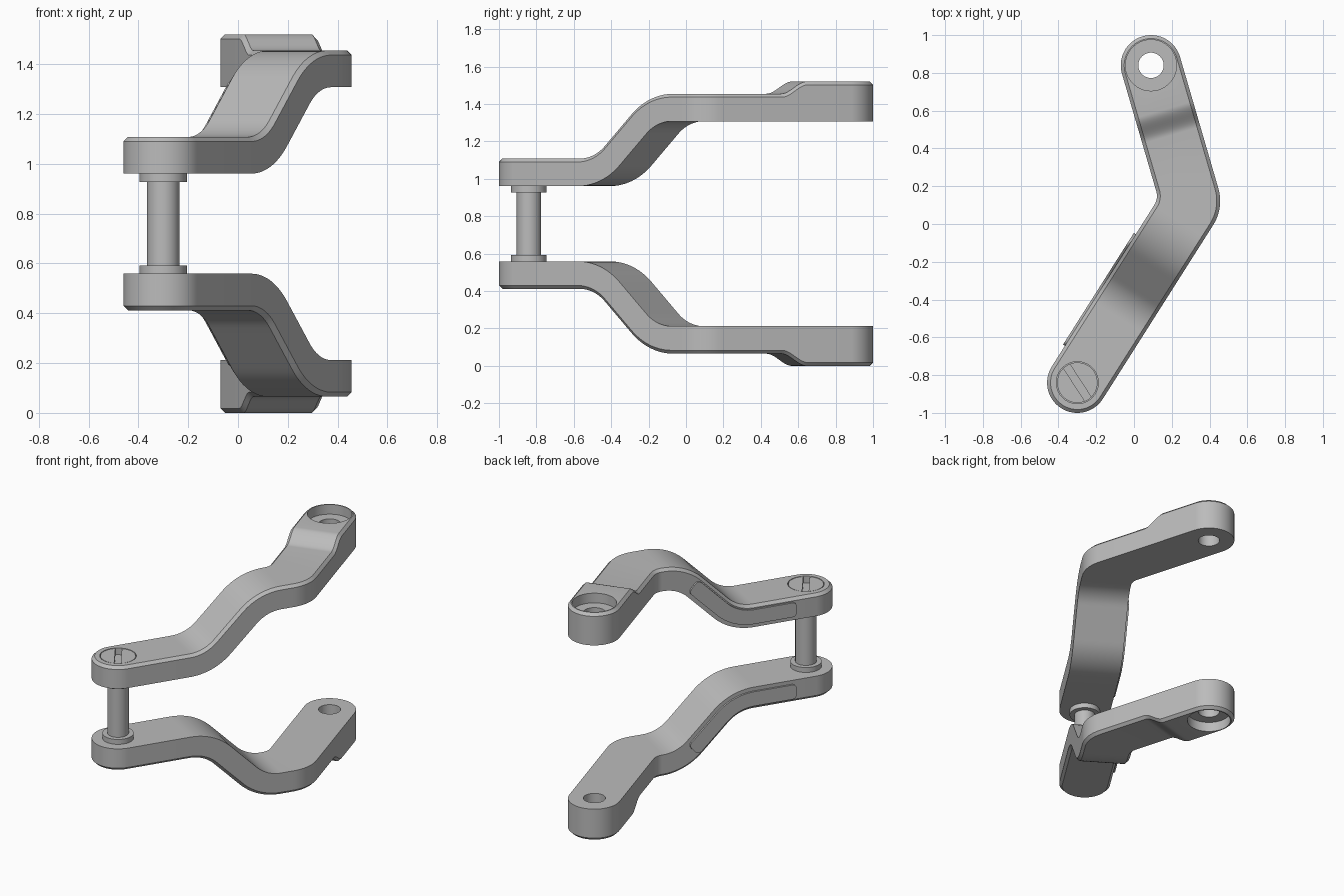
import bpy, bmesh, math
from mathutils import Vector, Matrix

if "Cube" in bpy.data.objects:
    bpy.data.objects.remove(bpy.data.objects["Cube"], do_unlink=True)

grey = bpy.data.materials.new("plain_grey")
grey.use_nodes = True
colour = (0.5, 0.5, 0.5, 1)
grey.diffuse_color = colour
grey.node_tree.nodes["Principled BSDF"].inputs["Base Color"].default_value = colour

# Plan layout: front eye, elbow, rear eye
A, P, B = Vector((-0.30, -0.84)), Vector((0.303, 0.11)), Vector((0.09, 0.84))
W, H, C = 0.16, 0.0735, 0.018          # half width, half thickness, chamfer
R_IN, R_OUT = 0.09, 0.24               # elbow corner radii
Z0, S0, R, T, L = 1.0345, 0.41, 0.30, math.pi / 4, 0.242
MIRROR_Z = 1.52


def heading(a):
    return Vector((math.cos(a), math.sin(a)))


def left(a):
    return Vector((-math.sin(a), math.cos(a)))


A1 = math.atan2(P.y - A.y, P.x - A.x)
A2 = math.atan2(B.y - P.y, B.x - P.x)


def profile(u):
    """Centre line of the raised bend: distance, height, pitch."""
    u -= S0
    if u <= 0:
        return S0 + u, Z0, 0
    if u <= R * T:
        a = u / R
        return S0 + R * math.sin(a), Z0 + R * (1 - math.cos(a)), a
    u -= R * T
    s, z = S0 + R * math.sin(T), Z0 + R * (1 - math.cos(T))
    if u <= L:
        return s + u * math.cos(T), z + u * math.sin(T), T
    u -= L
    s, z = s + L * math.cos(T), z + L * math.sin(T)
    a = max(T - u / R, 0)
    return s + R * (math.sin(T) - math.sin(a)), z + R * (math.cos(a) - math.cos(T)), a


BEND = 2 * R * T + L
Z1 = profile(S0 + BEND)[1]


def on_bend(u, side, across, o):
    s, z, a = profile(u)
    p = A + heading(A1) * (s - o * math.sin(a)) + left(A1) * side * across
    return Vector((*p, z + o * math.cos(a)))


def make(name, bm):
    bmesh.ops.remove_doubles(bm, verts=bm.verts, dist=1e-5)
    bmesh.ops.recalc_face_normals(bm, faces=bm.faces)
    mesh = bpy.data.meshes.new(name)
    bm.to_mesh(mesh)
    bm.free()
    mesh.materials.append(grey)
    ob = bpy.data.objects.new(name, mesh)
    bpy.context.collection.objects.link(ob)
    return ob


def loft(name, rings, caps=False):
    bm = bmesh.new()
    rows = [[bm.verts.new(p) for p in ring] for ring in rings]
    n = len(rows[0])
    for r0, r1 in zip(rows, rows[1:]):
        for i in range(n):
            j = (i + 1) % n
            bm.faces.new((r0[i], r0[j], r1[j], r1[i]))
    if caps:
        bm.faces.new(rows[0])
        bm.faces.new(rows[-1])
    return make(name, bm)


def cylinder(name, c, r, z0, z1, sides=64):
    bm = bmesh.new()
    bmesh.ops.create_cone(bm, cap_ends=True, segments=sides, radius1=r, radius2=r, depth=z1 - z0,
                          matrix=Matrix.Translation((c.x, c.y, (z0 + z1) / 2)))
    return make(name, bm)


def activate(ob):
    bpy.ops.object.select_all(action='DESELECT')
    ob.select_set(True)
    bpy.context.view_layer.objects.active = ob


def cut(ob, cutter):
    mod = ob.modifiers.new("cut", 'BOOLEAN')
    mod.operation, mod.solver, mod.object = 'DIFFERENCE', 'EXACT', cutter
    activate(ob)
    bpy.ops.object.modifier_apply(modifier=mod.name)
    bpy.data.objects.remove(cutter, do_unlink=True)


def mirrored(ob, name):
    bm = bmesh.new()
    bm.from_mesh(ob.data)
    bm.transform(Matrix.Translation((0, 0, MIRROR_Z)) @ Matrix.Diagonal((1, 1, -1, 1)))
    return make(name, bm)


# Arm: cross-sections run from the front eye round the elbow to the rear eye
rings = []


def ring(place):
    rings.append([place(1, 0, -H), place(1, 0, H - C), place(1, C, H),
                  place(-1, C, H), place(-1, 0, H - C), place(-1, 0, -H)])


def eye(c, a, end, phi, z, lift):
    def place(side, inset, o):
        p = c + (heading(a) * end * math.cos(phi) + left(a) * side * math.sin(phi)) * (W - inset)
        return Vector((*p, z + o + (lift if o > 0 else 0)))
    ring(place)


def elbow(k):
    a = A1 + (A2 - A1) * k
    half = (A2 - A1) / 2

    def place(side, inset, o):
        r = R_IN if side > 0 else R_OUT
        centre = P + left(A1 + half) * (r + side * W) / math.cos(half)
        return Vector((*(centre - left(a) * (r + side * inset)), Z1 + o))
    ring(place)


def rear(t, lift):
    def place(side, inset, o):
        p = B - heading(A2) * t + left(A2) * side * (W - inset)
        return Vector((*p, Z1 + o + (lift if o > 0 else 0)))
    ring(place)


LIFT = MIRROR_Z - Z1 - H
RAMP_START, RAMP_END = 0.385, 0.245
CAP, STEPS = 20, 32
for i in range(CAP):
    eye(A, A1, -1, math.pi / 2 * i / CAP, Z0, 0)
for u in [0] + [S0 + BEND * i / STEPS for i in range(STEPS + 1)]:
    ring(lambda side, inset, o: on_bend(u, side, W - inset, o))
for i in range(13):
    elbow(i / 12)
for i in range(13):
    k = i / 12
    rear(RAMP_START + (RAMP_END - RAMP_START) * k, LIFT * k * k * (3 - 2 * k))
for i in range(CAP, -1, -1):
    eye(B, A2, 1, math.pi / 2 * i / CAP, Z1, LIFT)

upper_arm = loft("upper_arm", rings)

# Rear bore and counterbore, shared by both arms
cut(upper_arm, cylinder("bore_cutter", B, 0.067, 1.2, 1.7))
cut(upper_arm, cylinder("counterbore_cutter", B, 0.135, 1.455, 1.7))
lower_arm = mirrored(upper_arm, "lower_arm")

# Slotted pin head set into the upper arm
cut(upper_arm, cylinder("recess_cutter", A, 0.111, 1.03, 1.3))
pin_head = cylinder("pin_head", A, 0.107, 1.02, 1.107)
bm = bmesh.new()
bmesh.ops.create_cube(bm, size=1, matrix=Matrix.Translation((A.x, A.y, 1.11))
                      @ Matrix.Rotation(math.radians(-57), 4, 'Z')
                      @ Matrix.Diagonal((0.3, 0.04, 0.09, 1)))
cut(pin_head, make("slot_cutter", bm))

# Raised side strip with rounded corners
START, END, HALF, CORNER = 0.13, 0.91, 0.048, 0.03
stops = [CORNER * (1 - math.cos(math.pi / 2 * i / 6)) for i in range(7)]
span = END - START
inner = [CORNER + (span - 2 * CORNER) * i / 40 for i in range(1, 40)]
strip = []
for e in stops + inner + [span - x for x in reversed(stops)]:
    d = max(CORNER - min(e, span - e), 0)
    h = HALF - CORNER + math.sqrt(max(CORNER ** 2 - d ** 2, 0))
    strip.append([on_bend(START + e, 1, across, o) for across, o in
                  ((W - 0.01, -h), (W + 0.012, -h), (W + 0.012, h), (W - 0.01, h))])
upper_strip = loft("upper_side_strip", strip, caps=True)
lower_strip = mirrored(upper_strip, "lower_side_strip")

# Pin joining the arms
shaft = cylinder("pin_shaft", A, 0.065, 0.55, 0.97)
upper_collar = cylinder("upper_collar", A, 0.095, 0.928, 0.965)
lower_collar = mirrored(upper_collar, "lower_collar")

for ob in (upper_arm, lower_arm, pin_head, upper_strip, lower_strip,
           shaft, upper_collar, lower_collar):
    activate(ob)
    bpy.ops.object.shade_smooth_by_angle(angle=math.radians(30))
